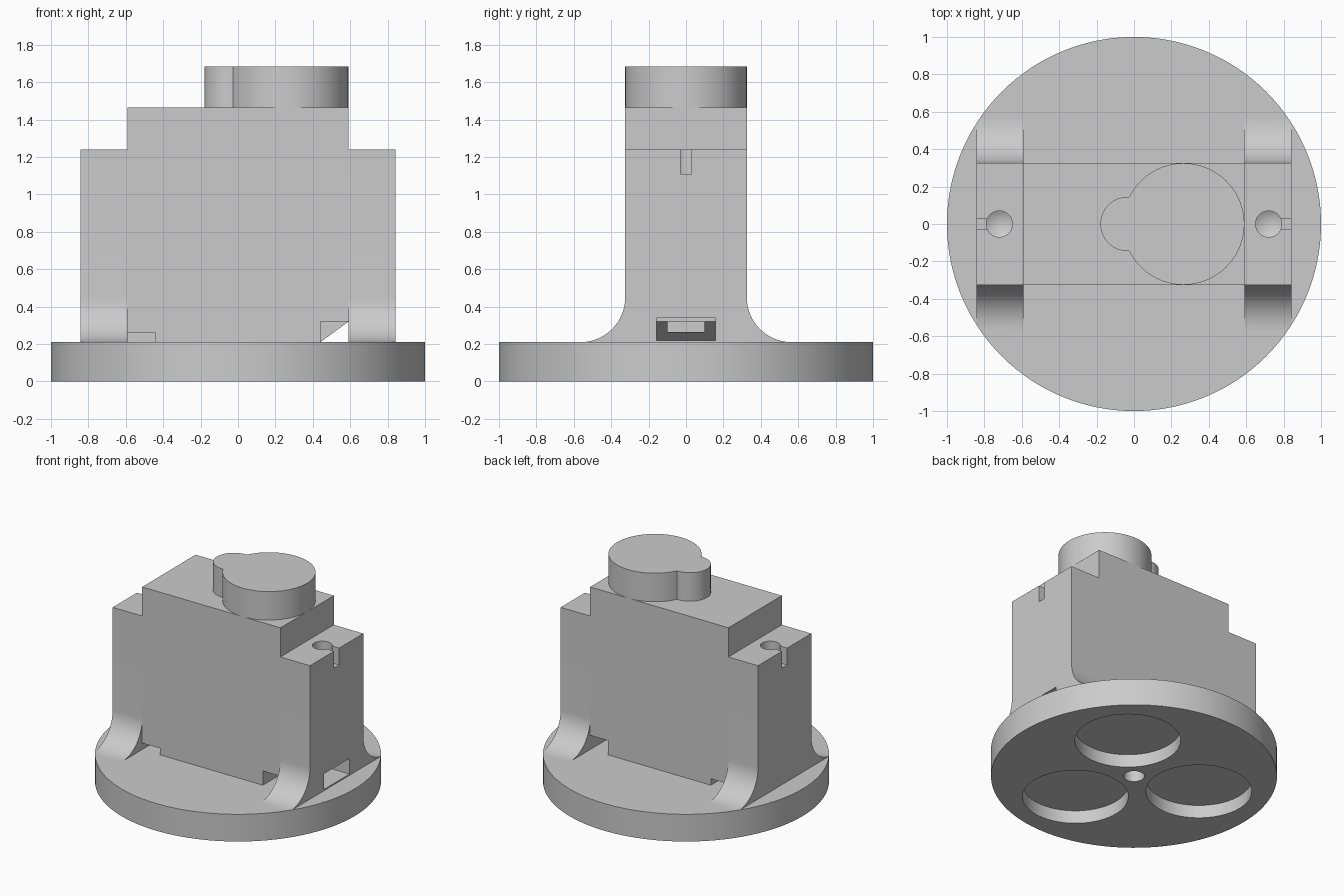
import bpy, bmesh, math
from mathutils import Vector

cube = bpy.data.objects.get("Cube")
if cube:
    bpy.data.objects.remove(cube)

grey = bpy.data.materials.new("plain grey")
grey.use_nodes = True
grey.diffuse_color = (0.6, 0.6, 0.6, 1)
grey.node_tree.nodes["Principled BSDF"].inputs["Base Color"].default_value = (0.6, 0.6, 0.6, 1)


def finish(bm, name):
    bmesh.ops.recalc_face_normals(bm, faces=bm.faces)
    mesh = bpy.data.meshes.new(name)
    bm.to_mesh(mesh)
    bm.free()
    mesh.materials.append(grey)
    obj = bpy.data.objects.new(name, mesh)
    bpy.context.collection.objects.link(obj)
    return obj


def prism(name, points, direction):
    """Extrude a closed outline along a direction."""
    bm = bmesh.new()
    face = bm.faces.new([bm.verts.new(p) for p in points])
    ext = bmesh.ops.extrude_face_region(bm, geom=[face])["geom"]
    moved = [v for v in ext if isinstance(v, bmesh.types.BMVert)]
    bmesh.ops.translate(bm, verts=moved, vec=Vector(direction))
    return finish(bm, name)


def box(name, x0, x1, y0, y1, z0, z1):
    outline = [(x0, y0, z0), (x1, y0, z0), (x1, y1, z0), (x0, y1, z0)]
    return prism(name, outline, (0, 0, z1 - z0))


def disc(name, x, y, r, z0, z1, sides=64):
    turn = [math.tau * i / sides for i in range(sides)]
    outline = [(x + r * math.cos(a), y + r * math.sin(a), z0) for a in turn]
    return prism(name, outline, (0, 0, z1 - z0))


def drill(name, x, r, z_tip, z_shoulder, z_top):
    """Round hole cutter with a conical tip."""
    obj = disc(name, x, 0, r, z_shoulder, z_top, 48)
    bm = bmesh.new()
    bm.from_mesh(obj.data)
    floor = min(bm.faces, key=lambda f: f.calc_center_median().z)
    tip = bmesh.ops.poke(bm, faces=[floor])["verts"][0]
    tip.co.z = z_tip
    bmesh.ops.recalc_face_normals(bm, faces=bm.faces)
    bm.to_mesh(obj.data)
    bm.free()
    return obj


def combine(obj, others, operation="DIFFERENCE"):
    """Apply booleans and remove the helper shapes."""
    for other in others:
        other.hide_render = True
        mod = obj.modifiers.new("shape", "BOOLEAN")
        mod.operation, mod.solver, mod.object = operation, "EXACT", other
        graph = bpy.context.evaluated_depsgraph_get()
        graph.update()
        mesh = bpy.data.meshes.new_from_object(obj.evaluated_get(graph))
        obj.modifiers.clear()
        obj.data = mesh
        bpy.data.objects.remove(other)
    return obj


# Round base with three pockets and a centre hole underneath
base_top = 0.21
base = disc("round_base", 0, 0, 1, 0, base_top, 128)
pockets = [disc("pocket", 0.5 * math.cos(math.radians(a)), 0.5 * math.sin(math.radians(a)),
                0.37, -0.1, 0.1) for a in (45, 165, 285)]
combine(base, pockets + [disc("centre_hole", 0, 0, 0.073, -0.1, 0.17, 48)])

# Tall centre block with cross channels near both ends
half = 0.325
inner, outer = 0.59, 0.842
body = box("centre_block", -inner, inner, -half, half, base_top, 1.465)
cuts = []
for s in (-1, 1):
    y0, y1 = sorted((s * 0.16, s * 0.4))
    cuts.append(box("tall_channel", 0.44, 0.6, y0, y1, 0.2, 0.32))
    cuts.append(box("low_channel", -0.6, -0.44, y0, y1, 0.2, 0.26))
ramp = [(0.44, -0.4, 0.2), (0.6, -0.4, 0.2), (0.6, -0.4, 0.327), (0.44, -0.4, 0.21)]
cuts.append(prism("ramp_channel", ramp, (0, 0.8, 0)))
cuts.append(box("socket", 0.44, 0.6, -0.1, 0.1, 0.265, 0.32))
combine(body, cuts)

# End blocks with flared feet, drilled top hole and cable slot
radius = 0.24
shoulder = 1.24
for s, name in ((1, "left_end_block"), (-1, "right_end_block")):
    arc = [(half + radius * (1 - math.cos(a)), base_top + radius * (1 - math.sin(a)))
           for a in (math.pi / 2 * i / 16 for i in range(17))]
    side = [(half, shoulder)] + arc
    outline = side + [(-y, z) for y, z in reversed(side)]
    end = prism(name, [(s * inner, y, z) for y, z in outline], (s * (outer - inner), 0, 0))
    combine(end, [disc("rim_trim", 0, 0, 1, 0, 2, 128)], "INTERSECT")
    x0, x1 = sorted((s * 0.72, s * 0.9))
    tools = [drill("top_hole", s * 0.72, 0.07, 1.06, 1.1, 1.3),
             box("cable_slot", x0, x1, -0.03, 0.03, 1.11, 1.3)]
    if s > 0:
        tools.append(box("window", 0.55, 0.9, -0.157, 0.157, 0.22, 0.34))
    combine(end, tools)

# Two-lobed cap on top
cap = disc("lobed_cap", 0.265, 0, 0.325, 1.465, 1.685, 96)
combine(cap, [disc("small_lobe", -0.035, 0, 0.145, 1.465, 1.685, 64)], "UNION")

# Smooth curved walls while keeping edges crisp
bpy.ops.object.select_all(action="DESELECT")
for obj in bpy.context.collection.objects:
    if obj.type == "MESH" and grey.name in obj.data.materials:
        obj.select_set(True)
        bpy.context.view_layer.objects.active = obj
bpy.ops.object.shade_smooth_by_angle(angle=math.radians(30))
